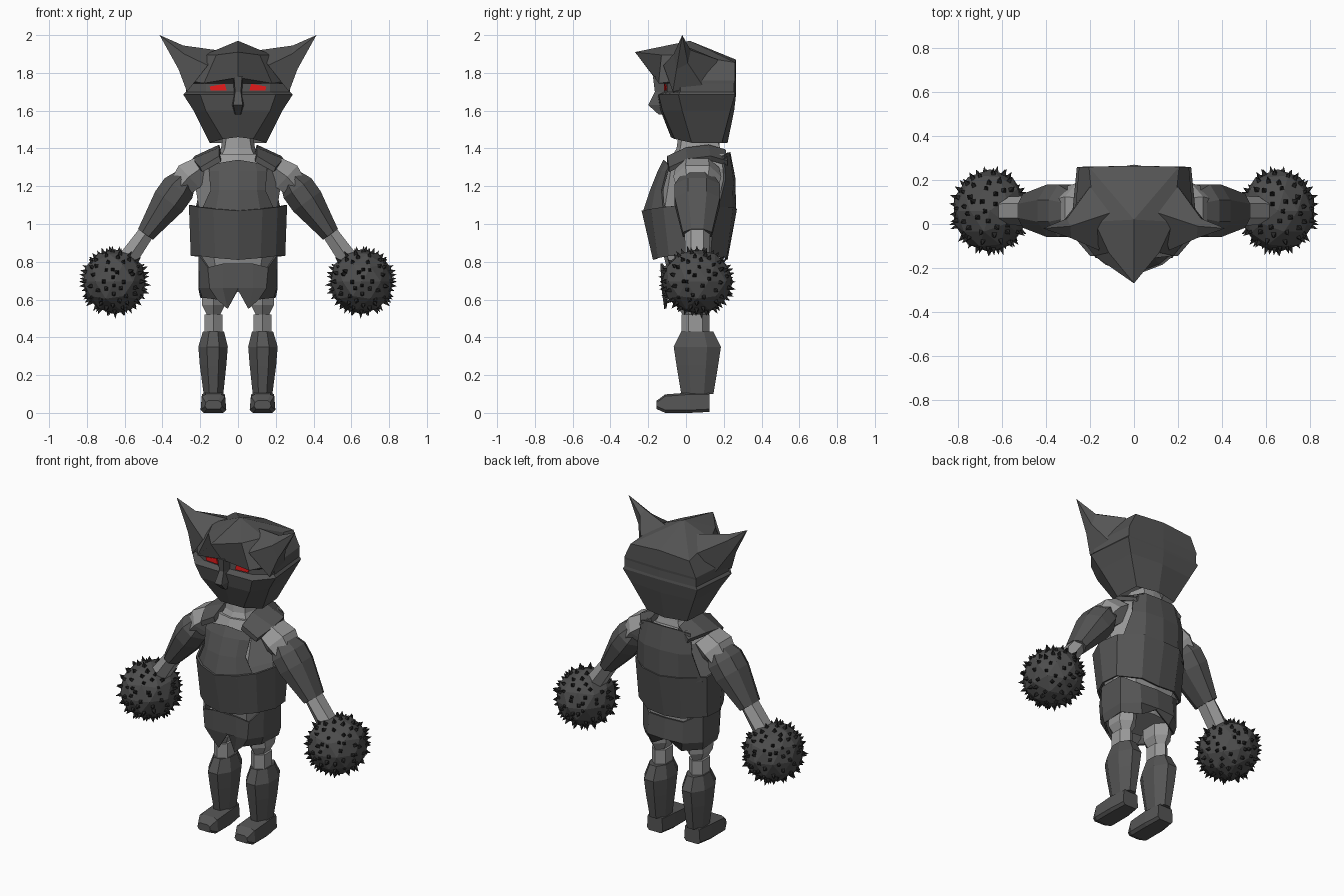
import bpy, bmesh, math, random
from mathutils import Vector

random.seed(4)


def material(name, r, g, b):
    m = bpy.data.materials.new(name)
    m.diffuse_color = (r, g, b, 1)
    return m


DARK = material("dark grey cloth", .09, .09, .09)
LIGHT = material("light grey skin", .32, .32, .32)
BALL = material("ball grey", .075, .075, .075)
SPIKE = material("near black spikes", .018, .018, .018)
RED = material("red eyes", .9, .012, .012)


def finish(name, bm, mat, mirror=False, thick=0):
    bmesh.ops.remove_doubles(bm, verts=bm.verts, dist=1e-5)
    bmesh.ops.recalc_face_normals(bm, faces=bm.faces)
    me = bpy.data.meshes.new(name)
    bm.to_mesh(me)
    bm.free()
    me.materials.append(mat)
    ob = bpy.data.objects.new(name, me)
    bpy.context.collection.objects.link(ob)
    if thick:
        sol = ob.modifiers.new("thickness", 'SOLIDIFY')
        sol.thickness = thick
    if mirror:
        ob.modifiers.new("mirror", 'MIRROR')
    return ob


def loft(name, rings, mat, caps=True, closed=True, **kw):
    """Join rings of equal length with quads."""
    bm = bmesh.new()
    vs = [[bm.verts.new(p) for p in r] for r in rings]
    n = len(vs[0])
    for a, b in zip(vs, vs[1:]):
        for i in range(n if closed else n - 1):
            j = (i + 1) % n
            bm.faces.new((a[i], a[j], b[j], b[i]))
    if caps:
        bm.faces.new(vs[0])
        bm.faces.new(vs[-1])
    return finish(name, bm, mat, **kw)


def sym(z, *pts):
    """Closed ring from half points, front centre to back centre; a third value sets z."""
    h = [(p[0], p[1], p[2] if len(p) > 2 else z) for p in pts]
    return h + [(-x, y, w) for x, y, w in h[-2:0:-1]]


def row(z, *pts):
    """Open row from half points, centre to edge."""
    h = [(p[0], p[1], p[2] if len(p) > 2 else z) for p in pts]
    return [(-x, y, w) for x, y, w in h[:0:-1]] + h


def limb(name, stations, mat, n=8):
    """Mirrored tube; stations are (x, y, z, half width, half depth)."""
    d = (Vector(stations[-1][:3]) - Vector(stations[0][:3])).normalized()
    depth = Vector((0, 1, 0))
    side = d.cross(depth).normalized()
    rings = []
    for x, y, z, w, t in stations:
        k = 1 / math.cos(math.pi / n)
        rings.append([Vector((x, y, z)) + side * w * k * math.cos(a) + depth * t * k * math.sin(a)
                      for a in [2 * math.pi * (i + .5) / n for i in range(n)]])
    return loft(name, rings, mat, mirror=True)


# Head with recessed eye band and forward crest
loft("head", [
    sym(1.43, (0, -.08, 1.46), (.08, -.06, 1.45), (.15, .03), (.14, .19), (0, .22)),
    sym(1.60, (0, -.135), (.17, -.125), (.235, -.02), (.22, .235), (0, .255)),
    sym(1.685, (0, -.15), (.2, -.145), (.29, -.04), (.26, .26), (0, .265)),
    sym(1.70, (0, -.115), (.17, -.10), (.275, -.03), (.25, .255), (0, .265)),
    sym(1.745, (0, -.115), (.17, -.10), (.275, -.03), (.25, .255), (0, .265)),
    sym(1.76, (0, -.165, 1.775), (.18, -.145, 1.745), (.275, -.02), (.25, .26), (0, .265)),
    sym(1.88, (0, -.27, 1.91), (.115, -.13, 1.895), (.18, .01, 1.895), (.205, .26, 1.855), (0, .265, 1.87)),
    [(0, .02, 1.97)] * 8], DARK, caps=False)

# Ears, spreading backwards at the root
loft("ear", [[(.11, .05, 1.92), (.16, -.12, 1.84), (.27, -.07, 1.70), (.262, .09, 1.73), (.2, .17, 1.87)],
             [(.29, -.01, 1.945), (.285, -.065, 1.90), (.315, -.05, 1.82), (.325, .01, 1.85), (.305, .025, 1.92)],
             [(.415, -.02, 2.0)] * 5], DARK, caps=False, mirror=True)

# Nose
loft("nose", [[(-w, -.1, z), (-w * .7, y, z), (w * .7, y, z), (w, -.1, z)]
              for z, w, y in ((1.58, .02, -.145), (1.63, .035, -.2), (1.70, .022, -.165), (1.78, .03, -.175))], DARK)

# Eyes
loft("eye", [[(.06, -.117 + d, 1.708), (.145, -.109 + d, 1.708), (.15, -.109 + d, 1.728), (.07, -.116 + d, 1.742)]
             for d in (0, .008)], RED, mirror=True)

# Neck and inner body
loft("neck", [sym(1.33, (0, -.09), (.1, -.06), (.13, .06), (.1, .2), (0, .2)),
              sym(1.40, (0, -.05), (.07, -.03), (.09, .07), (.07, .18), (0, .18)),
              sym(1.47, (0, -.04), (.06, -.02), (.08, .07), (.06, .16), (0, .17))], LIGHT)
loft("body", [sym(.64, (0, -.07), (.1, -.06), (.16, .05), (.1, .17), (0, .18)),
              sym(.84, (0, -.12), (.13, -.1), (.2, .05), (.14, .18), (0, .19)),
              sym(1.10, (0, -.17), (.14, -.11), (.21, .05), (.16, .20), (0, .23)),
              sym(1.29, (0, -.12), (.15, -.08), (.24, .05), (.16, .2), (0, .22)),
              sym(1.37, (0, -.08), (.12, -.05), (.16, .06), (.14, .2), (0, .21))], LIGHT)

# Vest: wrapped lower tier, front and back panels, shoulder straps
loft("lower_vest", [
    sym(.82, (0, -.175, .81), (.12, -.15), (.2, -.09, .83), (.25, .02, .83), (.24, .13, .83), (.12, .215), (0, .22, .81)),
    sym(1.09, (0, -.235, 1.07), (.13, -.185, 1.08), (.21, -.12, 1.09), (.26, .0, 1.10), (.25, .15, 1.09), (.13, .25), (0, .27, 1.08))],
    DARK, caps=False, thick=.012)
loft("front_vest_panel", [
    row(1.06, (0, -.23), (.12, -.185), (.2, -.12)),
    row(1.18, (0, -.19), (.1, -.165), (.145, -.13)),
    row(1.28, (0, -.15), (.1, -.13), (.155, -.105)),
    row(1.34, (0, -.12), (.09, -.105, 1.325), (.15, -.085, 1.31))], DARK, caps=False, closed=False, thick=.012)
loft("back_vest_panel", [
    row(1.06, (0, .265), (.12, .245), (.23, .165)),
    row(1.24, (0, .262), (.12, .25), (.19, .21)),
    row(1.38, (0, .235), (.1, .23), (.17, .20, 1.36))], DARK, caps=False, closed=False, thick=.012)
loft("shoulder_strap", [[(.10, y, z), (x, y + .01, z - .06), (x - .01, y + .01, z - .085), (.09, y, z - .03)]
                        for x, y, z in ((.20, -.10, 1.36), (.24, .0, 1.405), (.23, .12, 1.42), (.17, .21, 1.395))],
     DARK, mirror=True)

# Skirt with pointed front flaps
loft("skirt", [
    sym(.60, (0, -.10, .65), (.055, -.115, .55), (.11, -.11, .60), (.19, -.04, .61), (.20, .12, .61), (.1, .19, .6), (0, .20, .66)),
    sym(.66, (0, -.13), (.08, -.13), (.15, -.12), (.205, -.04), (.21, .13), (.12, .21), (0, .22)),
    sym(.79, (0, -.135), (.08, -.135), (.16, -.12, .77), (.21, -.04, .84), (.21, .13, .84), (.12, .20), (0, .21))],
    DARK, caps=False, thick=.012)

# Arms
limb("shoulder", [(.19, .06, 1.30, .065, .1), (.26, .06, 1.25, .08, .11), (.33, .06, 1.17, .055, .09)], LIGHT, 6)
limb("sleeve", [(.27, .06, 1.25, .058, .085), (.315, .06, 1.19, .09, .12), (.365, .06, 1.12, .09, .12),
                (.49, .06, .945, .048, .077)], DARK)
limb("forearm", [(.46, .06, .99, .04, .06), (.58, .06, .82, .05, .055)], LIGHT, 6)

# Spiked balls, spikes spread unevenly
C = Vector((.655, .06, .695))
bm = bmesh.new()
bmesh.ops.create_icosphere(bm, subdivisions=2, radius=.172)
for v in bm.verts:
    v.co = C + Vector((v.co.x, v.co.y * 1.1, v.co.z))
finish("ball", bm, BALL, mirror=True)

bm = bmesh.new()
N = 130
for i in range(N):
    z = 1 - 2 * (i + .5) / N
    a = i * 2.39996 + random.uniform(-.15, .15)
    r = math.sqrt(1 - z * z)
    d = Vector((r * math.cos(a), r * math.sin(a), z + random.uniform(-.08, .08))).normalized()
    p = C + Vector((d.x, d.y * 1.1, d.z)) * .157
    u = d.orthogonal().normalized()
    w = d.cross(u)
    base = [bm.verts.new(p + q * .017) for q in (u, w, -u, -w)]
    tip = bm.verts.new(p + d * random.uniform(.03, .042))
    for k in range(4):
        bm.faces.new((base[k], base[(k + 1) % 4], tip))
finish("ball_spikes", bm, SPIKE, mirror=True)

# Legs and feet
limb("thigh", [(.13, .05, .72, .065, .10), (.13, .05, .57, .06, .085), (.13, .05, .52, .035, .06)], LIGHT, 6)
limb("knee", [(.13, .05, .52, .048, .065), (.13, .05, .40, .048, .065)], LIGHT, 6)
limb("shin_guard", [(.13, .06, .43, .056, .085), (.132, .06, .35, .078, .125), (.132, .06, .25, .07, .11),
                    (.13, .06, .10, .052, .085)], DARK)
loft("foot", [[(.13 + s * w, y, z) for s, z in ((-1, a + .015), (-.75, a), (.75, a), (1, a + .015), (.9, b - .01), (.6, b), (-.6, b), (-.9, b - .01))]
              for y, w, a, b in ((-.155, .045, .02, .065), (-.11, .068, 0, .098), (.02, .068, 0, .108), (.125, .055, .005, .108))],
     DARK, mirror=True)
